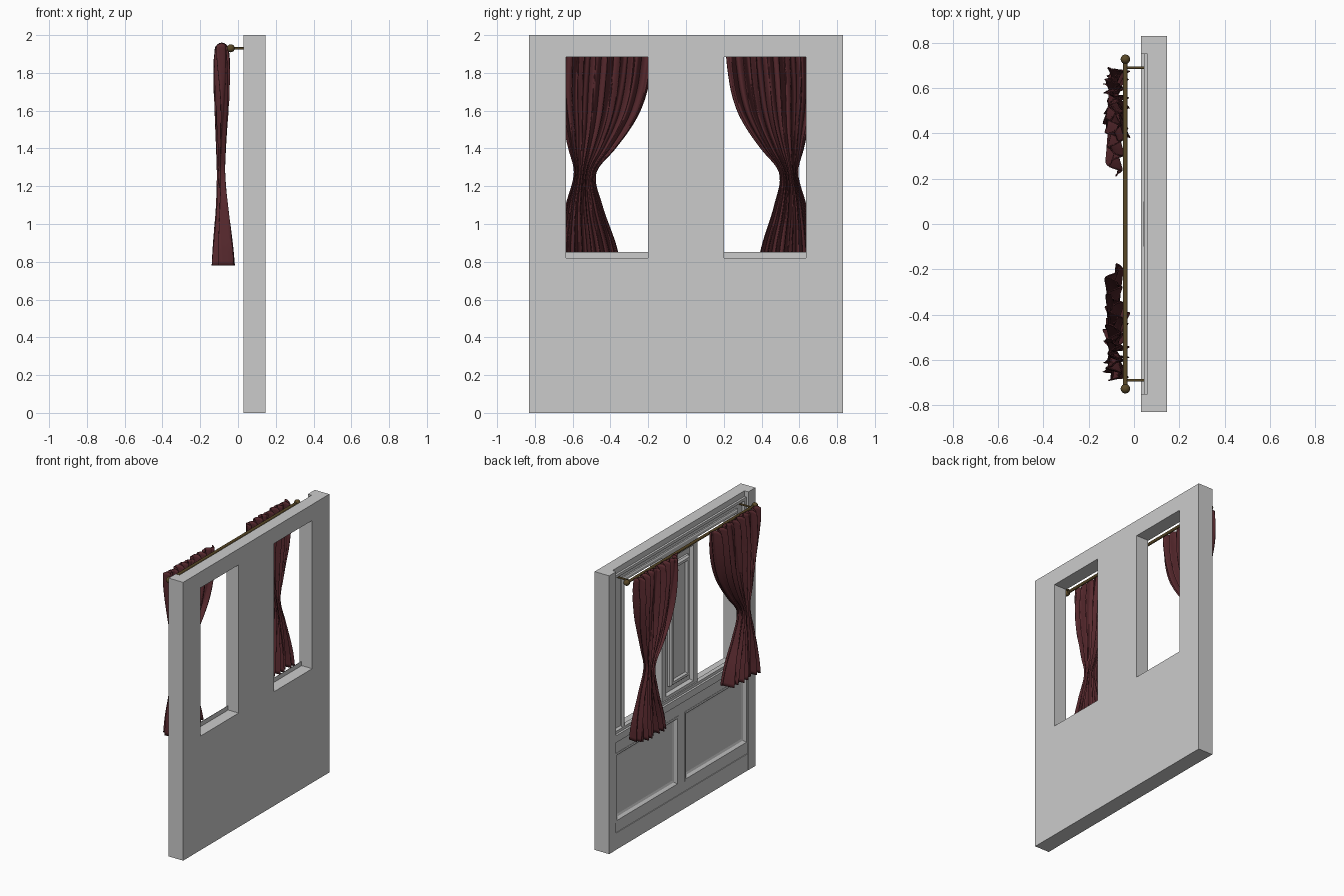
import bpy, bmesh, math
from mathutils import Matrix, Vector

if "Cube" in bpy.data.objects:
    bpy.data.objects.remove(bpy.data.objects["Cube"])


def material(name, col):
    m = bpy.data.materials.new(name)
    m.diffuse_color = (*col, 1)
    m.use_nodes = True
    m.node_tree.nodes["Principled BSDF"].inputs["Base Color"].default_value = m.diffuse_color
    return m


def finish(name, bm, mat=None, smooth=None):
    bmesh.ops.recalc_face_normals(bm, faces=bm.faces[:])
    me = bpy.data.meshes.new(name)
    bm.to_mesh(me)
    bm.free()
    ob = bpy.data.objects.new(name, me)
    bpy.context.collection.objects.link(ob)
    if mat:
        me.materials.append(mat)
    if smooth:
        bpy.context.view_layer.objects.active = ob
        ob.select_set(True)
        bpy.ops.object.shade_smooth_by_angle(angle=math.radians(smooth))
        ob.select_set(False)
    return ob


def box(name, x, y, z):
    bm = bmesh.new()
    c = Vector(((x[0] + x[1]) / 2, (y[0] + y[1]) / 2, (z[0] + z[1]) / 2))
    s = (x[1] - x[0], y[1] - y[0], z[1] - z[0], 1)
    bmesh.ops.create_cube(bm, size=1, matrix=Matrix.Translation(c) @ Matrix.Diagonal(s))
    return finish(name, bm)


def frame(name, y, z, steps, cap=False):
    """Mitred rectangular moulding: steps are (inset, x) pairs of its profile."""
    bm = bmesh.new()
    rings = []
    for d, x in steps:
        a, b, c, e = y[0] + d, y[1] - d, z[0] + d, z[1] - d
        rings.append([bm.verts.new((x, p, q)) for p, q in ((a, c), (b, c), (b, e), (a, e))])
    pairs = list(zip(rings, rings[1:])) + ([] if cap else [(rings[-1], rings[0])])
    for r, s in pairs:
        for i in range(4):
            j = (i + 1) % 4
            bm.faces.new((r[i], r[j], s[j], s[i]))
    if cap:
        bm.faces.new(rings[-1])
        bm.faces.new(rings[0])
    return finish(name, bm)


# wall slab with the window opening
bm = bmesh.new()
O, I = ((-.83, 0), (.83, 0), (.83, 2), (-.83, 2)), ((-.635, .82), (.635, .82), (.635, 1.885), (-.635, 1.885))
rings = [[bm.verts.new((x, *p)) for p in loop] for loop, x in ((O, .145), (O, .06), (I, .06), (I, .145))]
for k in range(4):
    r, s = rings[k], rings[(k + 1) % 4]
    for i in range(4):
        j = (i + 1) % 4
        bm.faces.new((r[i], r[j], s[j], s[i]))
finish("wall", bm)

# side pilasters, full height
for s, n in ((1, "left"), (-1, "right")):
    box("pilaster_" + n, (.03, .06), sorted((s * .75, s * .83)), (0, 2))

# window casing and outer moulding
frame("window_casing", (-.66, .66), (.795, 1.91), [(0, .062), (0, .05), (.008, .045), (.025, .045), (.025, .062)])
frame("outer_moulding", (-.75, .75), (.82, 1.96), [(0, .062), (0, .045), (.02, .045), (.032, .062)])

# centre post with raised panel
box("centre_post", (.07, .145), (-.2, .2), (.82, 1.885))
frame("post_frame", (-.2, .2), (.82, 1.885), [(0, .072), (0, .05), (.045, .05), (.06, .072)])
frame("post_panel", (-.11, .11), (.92, 1.79), [(0, .072), (0, .055), (.012, .042), (.03, .042), (.04, .055)], True)

# wainscot: chair rail, skirting, stiles and panels
box("chair_rail", (.03, .062), (-.75, .75), (.77, .82))
box("upper_rail", (.036, .062), (-.75, .75), (.69, .77))
box("lower_rail", (.036, .062), (-.75, .75), (.12, .19))
box("centre_stile", (.036, .062), (-.035, .035), (.19, .69))
for s, n in ((1, "left"), (-1, "right")):
    ys = sorted((s * .035, s * .75))
    frame("wainscot_panel_" + n, ys, (.19, .69),
          [(0, .062), (0, .034), (.015, .034), (.03, .05), (.045, .055), (.06, .055)], True)
    box("skirting_" + n, (.031, .062), sorted((s * .001, s * .75)), (0, .12))

# curtain rod, finials and brackets
gold = material("aged_brass", (.10, .065, .02))


def rod(name, a, b, r):
    a, b = Vector(a), Vector(b)
    bm = bmesh.new()
    rot = (b - a).to_track_quat('Z', 'Y').to_matrix().to_4x4()
    bmesh.ops.create_cone(bm, cap_ends=True, segments=16, radius1=r, radius2=r,
                          depth=(b - a).length, matrix=Matrix.Translation((a + b) / 2) @ rot)
    finish(name, bm, gold, 40)


rod("curtain_rod", (-.038, -.72, 1.93), (-.038, .72, 1.93), .01)
for s, n in ((1, "left"), (-1, "right")):
    rod("bracket_" + n, (-.038, s * .69, 1.93), (.061, s * .69, 1.93), .006)
    bm = bmesh.new()
    bmesh.ops.create_uvsphere(bm, u_segments=16, v_segments=10, radius=.021,
                              matrix=Matrix.Translation((-.038, s * .727, 1.93)))
    finish("finial_" + n, bm, gold, 40)

# tied-back curtains: z, inner edge, outer edge, fold depth, centre x
KEYS = [(.78, .345, .685, .060, -.078), (.9, .375, .675, .050, -.080), (1.1, .445, .635, .030, -.085),
        (1.27, .477, .592, .020, -.090), (1.4, .375, .622, .024, -.090), (1.5, .300, .645, .029, -.089),
        (1.6, .243, .668, .035, -.087), (1.72, .203, .685, .041, -.086), (1.85, .182, .69, .042, -.086),
        (1.96, .175, .69, .034, -.086)]


def edge(z):
    """Smooth (Catmull-Rom) lookup in KEYS."""
    n = len(KEYS)
    i = max(k for k in range(n - 1) if KEYS[k][0] <= z + 1e-9)
    t = (z - KEYS[i][0]) / (KEYS[i + 1][0] - KEYS[i][0])
    out = []
    for c in range(1, 5):
        def slope(k):
            a, b = max(k - 1, 0), min(k + 1, n - 1)
            return (KEYS[b][c] - KEYS[a][c]) / (KEYS[b][0] - KEYS[a][0])
        h = KEYS[i + 1][0] - KEYS[i][0]
        p, q = KEYS[i][c], KEYS[i + 1][c]
        out.append((2*t**3 - 3*t*t + 1) * p + (t**3 - 2*t*t + t) * h * slope(i)
                   + (3*t*t - 2*t**3) * q + (t**3 - t*t) * h * slope(i + 1))
    return out


velvet = material("dark_red_velvet", (.095, .022, .027))
NU, NV = 150, 50
for s, shift, n in ((1, .035, "left"), (-1, 0, "right")):
    bm = bmesh.new()
    grid = []
    for v in range(NV + 1):
        z = .78 + 1.18 * v / NV
        inner, outer, depth, cx = edge(z)
        inner += shift * min(1, .5 + abs(z - 1.27))
        row = []
        for u in range(NU + 1):
            t = u / NU
            ph = 2 * math.pi * 7.5 * t + 1.1 * math.sin(5 * t + 1.5 * z) + .5 * math.sin(3 * z)
            w = .74 * math.sin(ph) + .26 * math.sin(2.3 * ph + 4 * z + s)
            y = inner + (outer - inner) * (t + .012 * math.sin(2 * ph) * math.sin(math.pi * t))
            top = max(0, (z - 1.8) / .16) ** 2
            dz = -.022 * top * (w * w + .4 * math.sin(9 * t) ** 2)
            row.append(bm.verts.new((cx + depth * w, s * y, z + dz)))
        grid.append(row)
    for a, b in zip(grid, grid[1:]):
        for i in range(NU):
            bm.faces.new((a[i], a[i + 1], b[i + 1], b[i]))
    ob = finish("curtain_" + n, bm, velvet, 60)
    mod = ob.modifiers.new("thickness", 'SOLIDIFY')
    mod.thickness = .005
    mod.offset = 0
